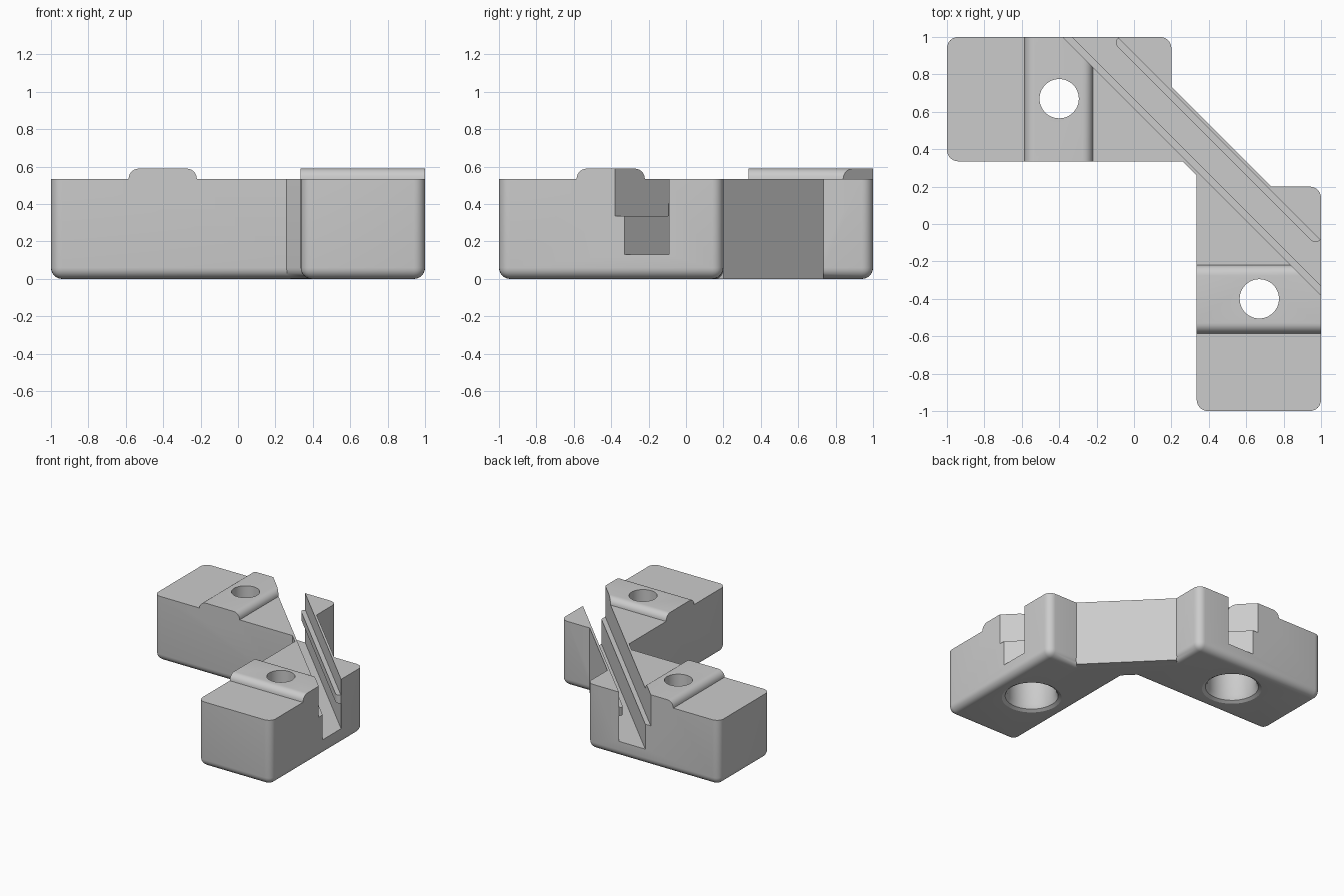
import bpy, bmesh, math
from mathutils import Vector

if "Cube" in bpy.data.objects:
    bpy.data.objects.remove(bpy.data.objects["Cube"])

grey = bpy.data.materials.new("plain_grey")
grey.use_nodes = True
colour = (0.6, 0.6, 0.6, 1)
grey.diffuse_color = colour
grey.node_tree.nodes["Principled BSDF"].inputs["Base Color"].default_value = colour

TOP, RIDGE_TOP, INNER, STEP = 0.535, 0.59, 0.335, 0.2


def finish(name, bm):
    bmesh.ops.recalc_face_normals(bm, faces=bm.faces[:])
    mesh = bpy.data.meshes.new(name)
    bm.to_mesh(mesh)
    bm.free()
    ob = bpy.data.objects.new(name, mesh)
    bpy.context.collection.objects.link(ob)
    mesh.materials.append(grey)
    return ob


def prism(points, offset):
    """Extrude a closed polygon along an offset."""
    bm = bmesh.new()
    face = bm.faces.new([bm.verts.new(p) for p in points])
    new = bmesh.ops.extrude_face_region(bm, geom=[face])["geom"]
    bmesh.ops.translate(bm, vec=Vector(offset),
                        verts=[v for v in new if isinstance(v, bmesh.types.BMVert)])
    return bm


def diagonal(c, t, z):
    """Point at x + y = c and x - y = t."""
    return ((c + t) / 2, (c - t) / 2, z)


def swap(p):
    return (p[1], p[0], p[2])


def lathe(profile, x, y, sides=48):
    bm = bmesh.new()
    rings = [[bm.verts.new((x + r * math.cos(math.tau * i / sides),
                            y + r * math.sin(math.tau * i / sides), z))
              for i in range(sides)] for r, z in profile]
    for a, b in zip(rings, rings[1:]):
        for i in range(sides):
            j = (i + 1) % sides
            bm.faces.new((a[i], a[j], b[j], b[i]))
    bm.faces.new(rings[0])
    bm.faces.new(rings[-1])
    return bm


def combine(target, other, operation):
    mod = target.modifiers.new(operation, "BOOLEAN")
    mod.operation, mod.solver, mod.object = operation, "EXACT", other
    bpy.context.view_layer.objects.active = target
    bpy.ops.object.modifier_apply(modifier=mod.name)
    bpy.data.objects.remove(other)


# Corner bracket: two arms mirrored across the diagonal, rounded below
half = [(0.26, INNER, 0), (-1, INNER, 0), (-1, 1, 0), (STEP, 1, 0), (STEP, 0.735, 0)]
outline = half + [swap(p) for p in reversed(half)]
bm = prism(outline, (0, 0, TOP))
round_corners = {(-1, INNER), (-1, 1), (STEP, 1), (INNER, -1), (1, -1), (1, STEP)}


def is_rounded(edge):
    a, b = (v.co for v in edge.verts)
    if abs(a.z - b.z) > 0.1:
        return any(abs(a.x - x) + abs(a.y - y) < 0.01 for x, y in round_corners)
    return a.z < 0.01 and b.z < 0.01


bmesh.ops.bevel(bm, geom=[e for e in bm.edges if is_rounded(e)], offset=0.06,
                segments=6, profile=0.5, affect="EDGES", clamp_overlap=True)
bracket = finish("corner_bracket", bm)

# Square lower edge on the outer diagonal
web = [diagonal(c, t, 0) for c, t in
       ((0.935, -0.535), (0.935, 0.535), (0.75, 0.535), (0.75, -0.535))]
combine(bracket, finish("diagonal_edge", prism(web, (0, 0, 0.15))), "UNION")

# Raised ridge with rounded shoulders across each arm
left, right, radius = -0.585, -0.22, RIDGE_TOP - TOP
shoulder = [(radius * (1 - math.sin(a)), TOP + radius * math.cos(a))
            for a in (math.pi / 2 * (1 - i / 6) for i in range(7))]
ridge = ([(left, INNER, 0.45)] + [(left + d, INNER, z) for d, z in shoulder]
         + [(right - d, INNER, z) for d, z in reversed(shoulder)]
         + [(right, INNER, 0.45)])
depth = (0, 1 - INNER, 0)
combine(bracket, finish("ridge_back", prism(ridge, depth)), "UNION")
combine(bracket, finish("ridge_side", prism([swap(p) for p in ridge], swap(depth))), "UNION")

# Stepped diagonal slot
section = [(0.67, 0.13), (0.91, 0.13), (0.91, 0.8), (0.62, 0.8), (0.62, 0.335), (0.67, 0.335)]
slot = prism([diagonal(c, -2, z) for c, z in section], (2, -2, 0))
combine(bracket, finish("slot_cutter", slot), "DIFFERENCE")

# Screw holes, wider and flared underneath
bore = [(0.24, -0.05), (0.225, 0), (0.2, 0.015), (0.185, 0.05),
        (0.185, 0.3), (0.105, 0.3), (0.105, 0.8)]
for x, y in ((-0.4, 0.67), (0.67, -0.4)):
    combine(bracket, finish("hole_cutter", lathe(bore, x, y)), "DIFFERENCE")

# Retaining rib along the outer slot wall
rib = prism([diagonal(c, t, 0.335) for c, t in
             ((0.86, -1.08), (0.86, 1.08), (0.918, 1.08), (0.918, -1.08))], (0, 0, 0.067))
ends = [e for e in rib.edges if abs(e.verts[0].co.z - e.verts[1].co.z) > 0.05
        and e.verts[0].co.x + e.verts[0].co.y < 0.88]
bmesh.ops.bevel(rib, geom=ends, offset=0.03, segments=4, profile=0.5, affect="EDGES")
rib_object = finish("slot_rib", rib)

# Smooth fillets, crisp edges
for ob in (bracket, rib_object):
    bpy.ops.object.select_all(action="DESELECT")
    ob.select_set(True)
    bpy.context.view_layer.objects.active = ob
    bpy.ops.object.shade_smooth_by_angle(angle=math.radians(30))
